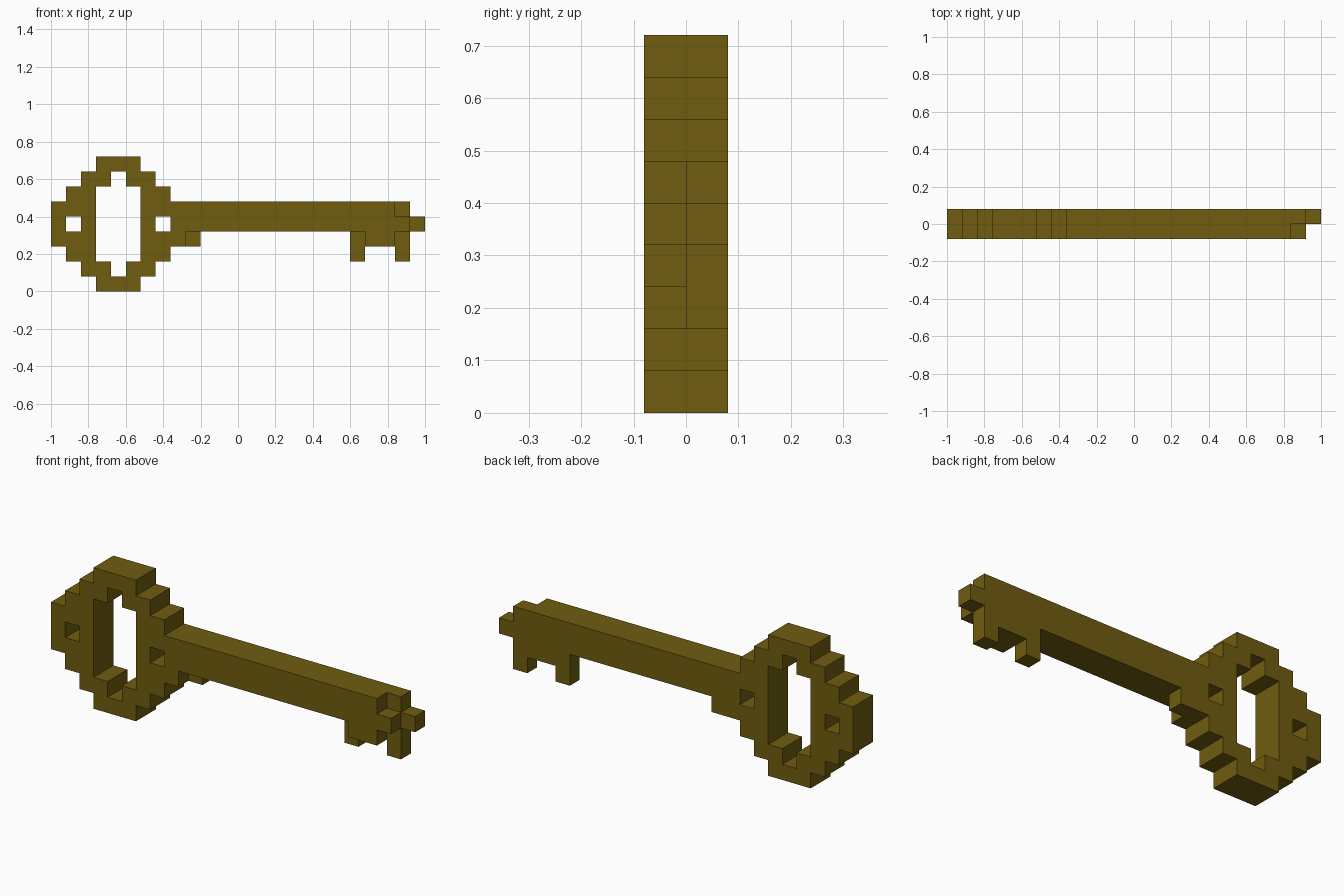
import bpy, bmesh
from mathutils import Vector

if "Cube" in bpy.data.objects:
    bpy.data.objects.remove(bpy.data.objects["Cube"])

U = 0.08                      # edge of one cube; grid is 25 x 2 x 9 cells
FRONT, BACK = 0, 1            # depth layers

brass = bpy.data.materials.new("dark brass")
brass.diffuse_color = (0.160, 0.109, 0.005, 1)
brass.use_nodes = True
brass.node_tree.nodes["Principled BSDF"].inputs["Base Color"].default_value = brass.diffuse_color


def cells(x0, x1, row, layers=(FRONT, BACK)):
    """Run of cubes from column x0 to x1 (inclusive) in one row."""
    return {(x, y, row) for x in range(x0, x1 + 1) for y in layers}


# Bow: one quarter of the ring, mirrored left-right and top-bottom
quarter = {0: (3, 4), 1: (2, 3), 2: (1, 2), 3: (0, 1, 2), 4: (0, 2)}
bow = {(cx, y, cz) for r, cols in quarter.items() for c in cols
       for cx in (c, 8 - c) for cz in (r, 8 - r) for y in (FRONT, BACK)}

# Shaft: two cubes high, with a small collar step on the back layer
shaft = cells(9, 22, 4) | cells(9, 22, 5) | cells(9, 9, 3, [BACK])

# Bit: teeth on the back layer, filler on the front, stepped tip
bit = (cells(21, 22, 3) | cells(23, 23, 4)
       | cells(23, 23, 5, [BACK]) | cells(24, 24, 4, [BACK]))
for col in (20, 23):
    bit |= cells(col, col, 3, [BACK]) | cells(col, col, 2, [BACK])

whole = bow | shaft | bit


def build(name, part):
    """Skin the cubes with only their exposed faces, merged into flat panels."""
    bm = bmesh.new()
    for cell in part:
        centre = Vector(cell) + Vector((0.5, 0.5, 0.5))
        for axis in range(3):
            for sign in (-1, 1):
                n = Vector((0, 0, 0))
                n[axis] = sign
                if tuple(int(a + b) for a, b in zip(cell, n)) in whole:
                    continue
                a = Vector((0, 0, 0))
                a[(axis + 1) % 3] = 1
                b = n.cross(a)
                bm.faces.new([bm.verts.new((centre + (n + a * s + b * t) / 2
                                            - Vector((12.5, 1, 0))) * U)
                              for s, t in ((-1, -1), (1, -1), (1, 1), (-1, 1))])
    bmesh.ops.remove_doubles(bm, verts=bm.verts, dist=0.001)
    bmesh.ops.dissolve_limit(bm, angle_limit=0.01, verts=bm.verts, edges=bm.edges)
    mesh = bpy.data.meshes.new(name)
    bm.to_mesh(mesh)
    bm.free()
    mesh.materials.append(brass)
    bpy.context.collection.objects.link(bpy.data.objects.new(name, mesh))


build("bow", bow)
build("shaft", shaft)
build("bit", bit)
